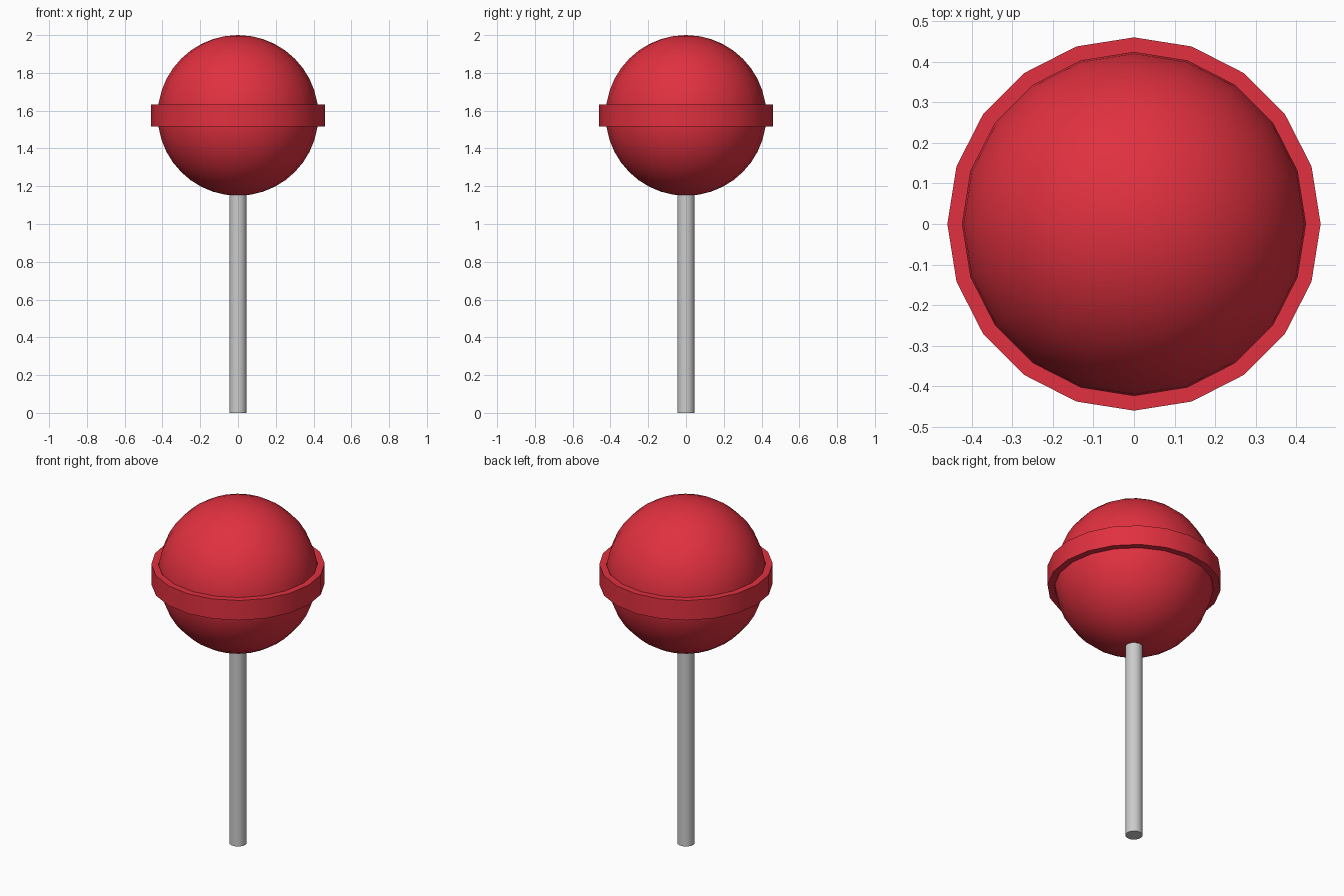
import bpy, math

if "Cube" in bpy.data.objects:
    bpy.data.objects.remove(bpy.data.objects["Cube"])

SIDES = 20
CENTRE_Z = 1.575

red = bpy.data.materials.new("red_candy")
red.diffuse_color = (0.75, 0.03, 0.05, 1)
red.use_nodes = True
red.node_tree.nodes["Principled BSDF"].inputs["Base Color"].default_value = red.diffuse_color


def finish(name, mat=None):
    ob = bpy.context.object
    ob.name = name
    bpy.ops.object.shade_smooth_by_angle(angle=math.radians(35))
    if mat:
        ob.data.materials.append(mat)
    return ob


def lathe(name, profile, mat=None):
    # revolve a closed (radius, z) profile
    n = len(profile)
    verts = [(r * math.cos(a), r * math.sin(a), z)
             for a in (2 * math.pi * i / SIDES for i in range(SIDES))
             for r, z in profile]
    faces = []
    for i in range(SIDES):
        j = (i + 1) % SIDES
        for k in range(n):
            m = (k + 1) % n
            faces.append((i * n + k, j * n + k, j * n + m, i * n + m))
    mesh = bpy.data.meshes.new(name)
    mesh.from_pydata(verts, [], faces)
    ob = bpy.data.objects.new(name, mesh)
    bpy.context.collection.objects.link(ob)
    bpy.ops.object.select_all(action='DESELECT')
    ob.select_set(True)
    bpy.context.view_layer.objects.active = ob
    return finish(name, mat)


# stick
bpy.ops.mesh.primitive_cylinder_add(vertices=SIDES, radius=0.046, depth=1.18,
                                    location=(0, 0, 0.59))
finish("stick")

# candy ball
bpy.ops.mesh.primitive_uv_sphere_add(segments=SIDES, ring_count=20, radius=0.425,
                                     location=(0, 0, CENTRE_Z))
finish("candy_ball", red)

# raised band around the ball
h = 0.058
lathe("candy_band", [(0.423, CENTRE_Z - h), (0.46, CENTRE_Z - h),
                     (0.46, CENTRE_Z + h), (0.423, CENTRE_Z + h)], red)
